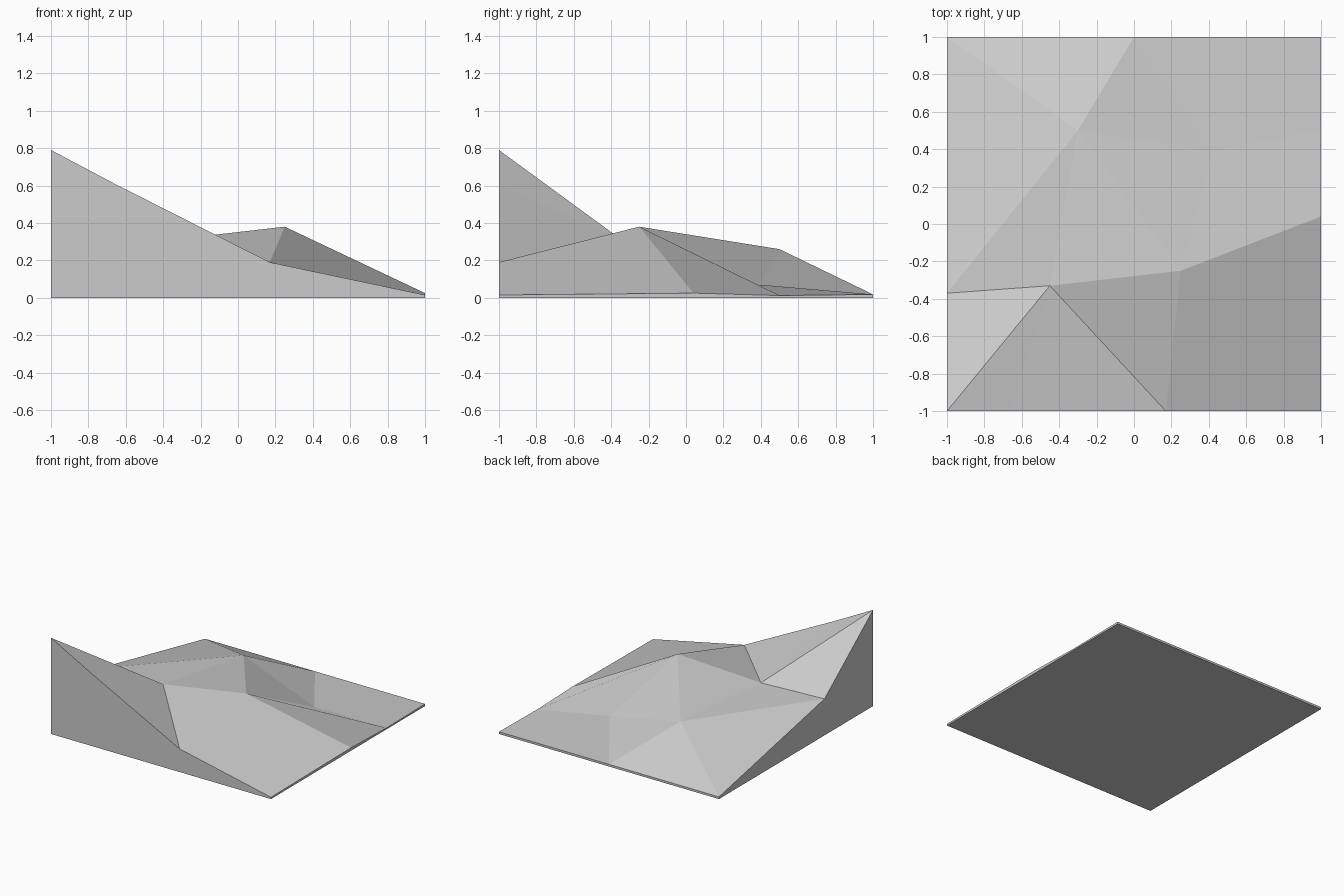
import bpy
import bmesh

# Remove the default cube only
cube = bpy.data.objects.get("Cube")
if cube:
    bpy.data.objects.remove(cube, do_unlink=True)

# Single stone grey material
stone = bpy.data.materials.new("stone_grey")
stone.use_nodes = True
GREY = (0.6, 0.6, 0.6, 1.0)
stone.diffuse_color = GREY
stone.node_tree.nodes["Principled BSDF"].inputs["Base Color"].default_value = GREY

# Named points of the terrain surface
points = {
    "sw": (-1, -1, 0.79),
    "s1": (-0.66, -1, 0.61),
    "s2": (0.17, -1, 0.19),
    "se": (1, -1, 0.015),
    "e1": (1, 0.04, 0.025),
    "e2": (1, 0.5, 0.012),
    "ne": (1, 1, 0.018),
    "n": (0, 1, 0.018),
    "nw": (-1, 1, 0.018),
    "w": (-1, -0.37, 0.30),
    "dip": (-0.45, -0.33, 0.30),
    "peak": (0.25, -0.25, 0.38),
    "knoll": (-0.3, 0.5, 0.26),
    "valley": (0.42, 0.39, 0.07),
}
rim = "sw s1 s2 se e1 e2 ne n nw w".split()

# Facets of the top, counter-clockwise from above
facets = [
    "sw s1 dip", "s1 s2 dip", "sw dip w",
    "s2 peak dip", "s2 se e1 peak",
    "w dip knoll", "dip peak knoll", "peak valley knoll",
    "peak e1 e2 valley", "valley e2 ne n",
    "knoll valley n", "knoll n nw", "w knoll nw",
]

bm = bmesh.new()
top = {name: bm.verts.new(co) for name, co in points.items()}
base = {name: bm.verts.new((points[name][0], points[name][1], 0)) for name in rim}

# Faceted ground surface
for facet in facets:
    bm.faces.new([top[name] for name in facet.split()])

# Vertical skirt around the rim
for a, b in zip(rim, rim[1:] + rim[:1]):
    bm.faces.new([base[a], base[b], top[b], top[a]])

# Flat underside
bm.faces.new([base[name] for name in reversed(rim)])

mesh = bpy.data.meshes.new("terrain_tile")
bm.to_mesh(mesh)
bm.free()
mesh.materials.append(stone)
tile = bpy.data.objects.new("terrain_tile", mesh)
bpy.context.collection.objects.link(tile)
